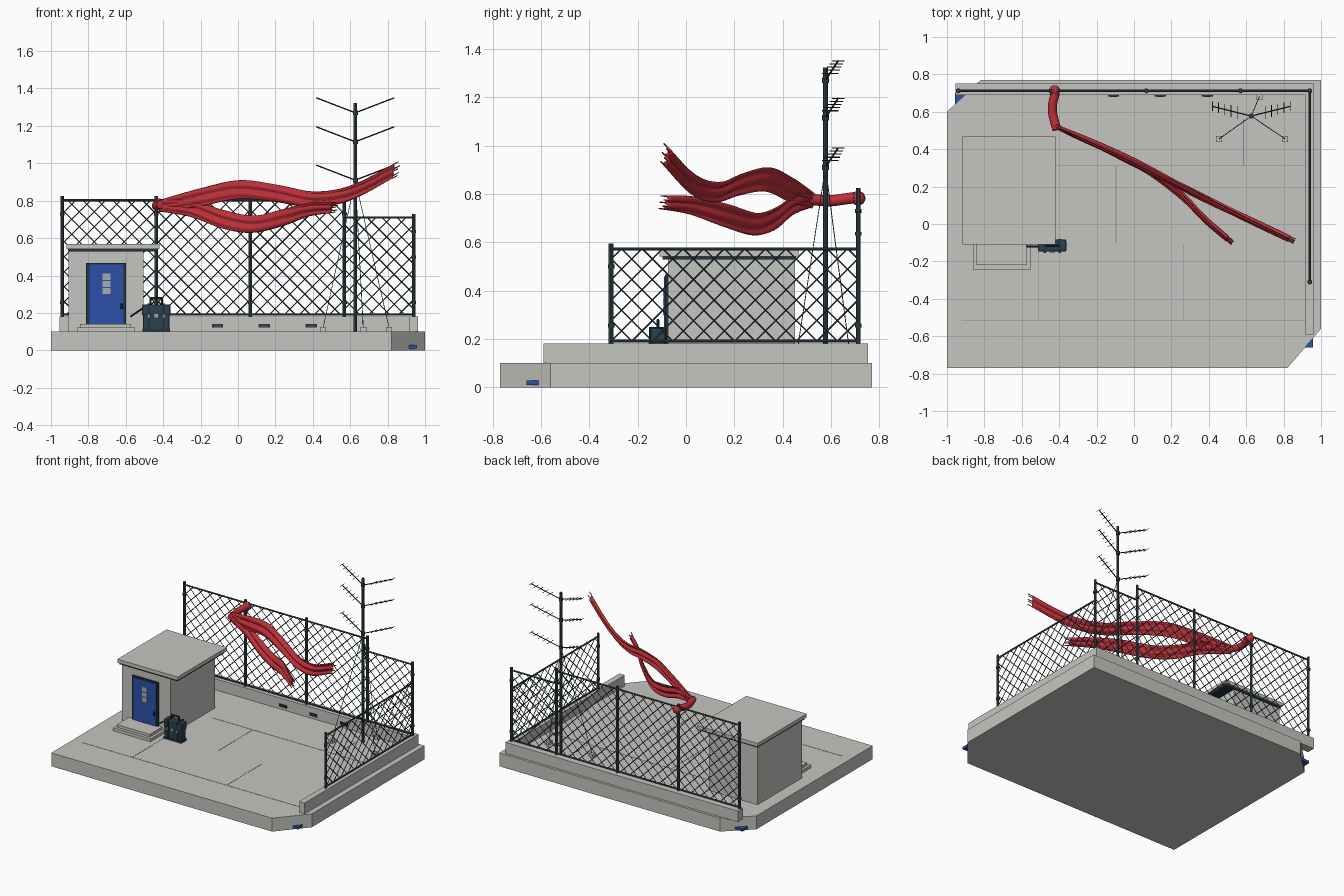
import bpy, bmesh, math
from mathutils import Vector

if "Cube" in bpy.data.objects:
    bpy.data.objects.remove(bpy.data.objects["Cube"])


def material(name, r, g, b):
    m = bpy.data.materials.new(name)
    m.diffuse_color = (r, g, b, 1)
    m.use_nodes = True
    m.node_tree.nodes["Principled BSDF"].inputs["Base Color"].default_value = m.diffuse_color
    return m


CONCRETE = material("concrete", 0.56, 0.56, 0.53)
METAL = material("slate_metal", 0.045, 0.075, 0.09)
DARK = material("dark_slate", 0.018, 0.035, 0.045)
NAVY = material("bag_teal", 0.022, 0.055, 0.08)
BLUE = material("door_blue", 0.026, 0.08, 0.40)
RED = material("scarf_red", 0.52, 0.03, 0.042)
PALE = material("pale_grey", 0.40, 0.43, 0.45)
JOINT = material("joint_grey", 0.22, 0.27, 0.30)


def finish(name, bm, mat):
    bmesh.ops.recalc_face_normals(bm, faces=bm.faces)
    me = bpy.data.meshes.new(name)
    bm.to_mesh(me)
    bm.free()
    me.materials.append(mat)
    ob = bpy.data.objects.new(name, me)
    bpy.context.collection.objects.link(ob)
    return ob


def box(name, x, y, z, mat, bevel=0):
    bm = bmesh.new()
    bmesh.ops.create_cube(bm, size=1)
    for v in bm.verts:
        for i, (a, b) in enumerate((x, y, z)):
            v.co[i] = a if v.co[i] < 0 else b
    ob = finish(name, bm, mat)
    if bevel:
        mod = ob.modifiers.new("bevel", 'BEVEL')
        mod.width, mod.segments = bevel, 2
    return ob


def rods(name, segments, r, mat, sides=4):
    """Straight rods between pairs of points, joined as one part."""
    bm = bmesh.new()
    for a, b in segments:
        a, b = Vector(a), Vector(b)
        d = b - a
        if d.length < 0.004:
            continue
        rot = d.to_track_quat('Z', 'Y').to_matrix().to_4x4()
        rot.translation = (a + b) / 2
        bmesh.ops.create_cone(bm, cap_ends=True, segments=sides, radius1=r, radius2=r,
                              depth=d.length, matrix=rot)
    return finish(name, bm, mat)


def smooth(ob):
    for p in ob.data.polygons:
        p.use_smooth = True


def tube(name, pts, r, mat):
    cu = bpy.data.curves.new(name, 'CURVE')
    cu.dimensions, cu.bevel_depth, cu.bevel_resolution = '3D', r, 3
    cu.use_fill_caps = True
    sp = cu.splines.new('NURBS')
    sp.points.add(len(pts) - 1)
    for p, c in zip(sp.points, pts):
        p.co = (*c, 1)
    sp.use_endpoint_u, sp.order_u = True, 3
    cu.materials.append(mat)
    ob = bpy.data.objects.new(name, cu)
    bpy.context.collection.objects.link(ob)
    return ob


# Roof slab with two cut corners
bm = bmesh.new()
outline = [(-1, -.77), (.82, -.77), (1, -.56), (1, .77), (-.82, .77), (-1, .6)]
face = bm.faces.new([bm.verts.new((x, y, 0)) for x, y in outline])
top = bmesh.ops.extrude_face_region(bm, geom=[face])
for v in top["geom"]:
    if isinstance(v, bmesh.types.BMVert):
        v.co.z = 0.10
finish("roof_slab", bm, CONCRETE)
for side, s in (("front", 1), ("back", -1)):
    xs, ys = sorted((s * .88, s * .957)), sorted((s * -.66, s * -.60))
    if s < 0:
        ys = [.64, .70]
    box(side + "_corner_block", xs, ys, (.01, .028), BLUE)

# Parapet walls and drain slots
box("back_parapet", (-.955, .962), (.69, .752), (.10, .182), CONCRETE)
box("right_parapet", (.918, .962), (-.59, .69), (.10, .182), CONCRETE)
for i, x in enumerate((-.11, .14, .392)):
    box(f"drain_frame_{i}", (x - .03, x + .03), (.682, .692), (.121, .14), DARK)
    box(f"drain_slot_{i}", (x - .018, x + .018), (.679, .684), (.126, .135), METAL)

# Floor joints
joints = [(-.92, .918, -.515, -.515), (-.42, .918, .312, .312), (-.512, -.512, -.515, -.10),
          (-.096, -.096, -.10, .312), (.266, .266, -.515, -.105), (.585, .585, .312, .56)]
for i, (x0, x1, y0, y1) in enumerate(joints):
    box(f"floor_joint_{i}", (x0 - .002, x1 + .002), (y0 - .002, y1 + .002), (.10, .1012), JOINT)

# Hut
box("hut_body", (-.905, -.505), (-.075, .45), (.10, .53), CONCRETE)
box("hut_eave_band", (-.908, -.43), (-.098, .455), (.528, .541), DARK)
box("hut_roof", (-.918, -.42), (-.11, .468), (.541, .568), CONCRETE)
box("lower_step", (-.862, -.552), (-.242, -.075), (.10, .122), CONCRETE)
box("upper_step", (-.845, -.572), (-.22, -.075), (.122, .142), CONCRETE)
box("door_frame", (-.812, -.60), (-.087, -.07), (.142, .467), DARK)
box("door", (-.795, -.612), (-.092, -.08), (.142, .458), BLUE)
for i in range(3):
    z = .30 + i * .038
    box(f"door_plate_{i}", (-.725, -.683), (-.096, -.09), (z, z + .034), PALE)
rods("door_handle", [((-.622, -.10, .22), (-.622, -.10, .25))], .006, DARK, 8)

# Tool bag
box("bag_body", (-.508, -.366), (-.145, -.087), (.106, .24), NAVY, .01)
box("bag_flap", (-.512, -.362), (-.148, -.084), (.185, .246), NAVY, .008)
box("bag_base", (-.511, -.363), (-.148, -.084), (.10, .118), DARK, .004)
for i, x in enumerate((-.485, -.403)):
    box(f"bag_strap_{i}", (x, x + .014), (-.152, -.08), (.11, .25), DARK)
    box(f"bag_buckle_{i}", (x, x + .014), (-.156, -.15), (.175, .192), PALE)
box("bag_clasp", (-.448, -.426), (-.154, -.146), (.172, .194), PALE)
hx0, hx1 = -.468, -.406
rods("bag_handle", [((hx0, -.116, .24), (hx0, -.116, .278)), ((hx1, -.116, .24), (hx1, -.116, .278)),
                    ((hx0 - .005, -.116, .278), (hx1 + .005, -.116, .278))], .006, DARK, 8)
rods("bag_side_rod", [((-.575, -.12, .18), (-.505, -.12, .228))], .005, DARK, 8)


# Chain link fence panels: start corner, direction, length, top height
def fence(name, start, axis, length, z1, pitch=.08, z0=.192):
    o, d = Vector((*start, 0)), Vector((*axis, 0))
    n = Vector((-d.y, d.x, 0)) * .002
    h, segs = z1 - z0, []

    def at(u, v, s):
        return o + d * u + n * s + Vector((0, 0, z0 + v))
    for k in range(1, int((length + h) / pitch) + 1):
        c = k * pitch
        u0, u1 = max(0, c - h), min(length, c)
        if u1 > u0:
            segs.append((at(u0, c - u0, 1), at(u1, c - u1, 1)))
            segs.append((at(length - u0, c - u0, -1), at(length - u1, c - u1, -1)))
    rods(name + "_mesh", segs, .0031, METAL)
    rods(name + "_rails", [(at(0, v, 0), at(length, v, 0)) for v in (0, h)], .006, METAL, 8)


FY, FX = .712, .94
for i, x in enumerate((-.94, -.437, .066)):
    fence(f"back_fence_{i}", (x, FY), (1, 0), .503, .803)
fence("back_fence_low", (.569, FY), (1, 0), FX - .569, .71)
fence("side_fence", (FX, -.31), (0, 1), FY + .31, .572, .085)

posts = [(-.94, FY, .825), (-.437, FY, .825), (.066, FY, .825), (.569, FY, .825),
         (FX, FY, .73), (FX, -.31, .595)]
rods("fence_posts", [((x, y, .18), (x, y, z)) for x, y, z in posts], .0095, METAL, 10)
rods("post_collars", [((x, y, c - .008), (x, y, c + .008)) for x, y, z in posts
                      for c in (.255, z - .095)], .0135, METAL, 10)

# Antenna mast with stays and feet
MX, MY = .627, .577
rods("antenna_mast", [((MX, MY, .10), (MX, MY, 1.322))], .0095, METAL, 10)
feet = [(.67, .68), (.455, .455), (.808, .455)]
for i, (x, y) in enumerate(feet):
    box(f"stay_foot_{i}", (x - .016, x + .016), (y - .016, y + .016), (.10, .124), CONCRETE)
rods("mast_stays", [((MX, MY, .91), (x, y, .12)) for x, y in feet], .002, METAL)
booms, elements, hubs = [], [], []
for z in (.91, 1.115, 1.27):
    hubs.append(((MX, MY, z - .012), (MX, MY, z + .012)))
    for s in (-1, 1):
        tip = Vector((s * .208, .052, .08))
        root = Vector((MX, MY, z))
        booms.append((root, root + tip))
        for k in range(5):
            c = root + tip * (.36 + .16 * k)
            half = Vector((0, .034 - .002 * k, 0))
            elements.append((c - half, c + half))
rods("antenna_booms", booms, .0036, DARK, 6)
rods("antenna_elements", elements, .0022, DARK)
rods("antenna_hubs", hubs, .014, METAL, 10)


# Scarf: knot, short neck and two wind-blown tails
def spline(pts, t):
    f = t * (len(pts) - 1)
    i = min(int(f), len(pts) - 2)
    f -= i
    p = [Vector(pts[min(max(i + k, 0), len(pts) - 1)]) for k in (-1, 0, 1, 2)]
    return .5 * (2 * p[1] + (p[2] - p[0]) * f + (2 * p[0] - 5 * p[1] + 4 * p[2] - p[3]) * f * f
                 + (3 * p[1] - p[0] - 3 * p[2] + p[3]) * f ** 3)


def tail(name, path, rows=48, cols=12):
    """path points are x, y, z centre, width"""
    bm, grid, strands = bmesh.new(), [], []
    up, side = Vector((.09, .2, 1)).normalized(), Vector((.45, .87, -.2)).normalized()
    for i in range(rows + 1):
        t = i / rows
        p = spline(path, t)
        row = []
        for j in range(cols + 1):
            v = j / cols - .5
            fold = .009 * math.sin(v * 13 + t * 4) * min(1, t * 5 + .4)
            row.append(bm.verts.new(p.to_3d() + up * v * p[3] + side * fold))
        grid.append(row)
    for a, b in zip(grid, grid[1:]):
        for j in range(cols):
            bm.faces.new((a[j], a[j + 1], b[j + 1], b[j]))
    for j in range(0, cols + 1, 3):
        a, b = grid[-1][j].co.copy(), grid[-2][j].co
        strands.append((a, a + (a - b).normalized() * .035))
    ob = finish(name, bm, RED)
    smooth(ob)
    mod = ob.modifiers.new("thickness", 'SOLIDIFY')
    mod.thickness, mod.offset = .008, 0
    rods(name + "_fringe", strands, .003, RED, 5)


tail("long_scarf_tail", [(-.42, .525, .772, .06), (-.2, .425, .82, .095), (0, .33, .86, .10),
                         (.2, .225, .842, .092), (.4, .125, .808, .082), (.6, .03, .84, .078),
                         (.83, -.078, .955, .075)])
tail("short_scarf_tail", [(-.42, .52, .775, .06), (-.25, .445, .758, .085), (-.08, .365, .70, .098),
                          (.08, .28, .677, .092), (.25, .155, .714, .09), (.38, .025, .752, .07),
                          (.50, -.078, .762, .055)])
tube("scarf_neck", [(-.42, .70, .785), (-.437, .65, .778), (-.437, .58, .768), (-.412, .505, .78)],
     .024, RED)
bm = bmesh.new()
bmesh.ops.create_uvsphere(bm, u_segments=16, v_segments=10, radius=.03)
bmesh.ops.translate(bm, verts=bm.verts, vec=(-.425, FY, .782))
smooth(finish("scarf_knot", bm, RED))
